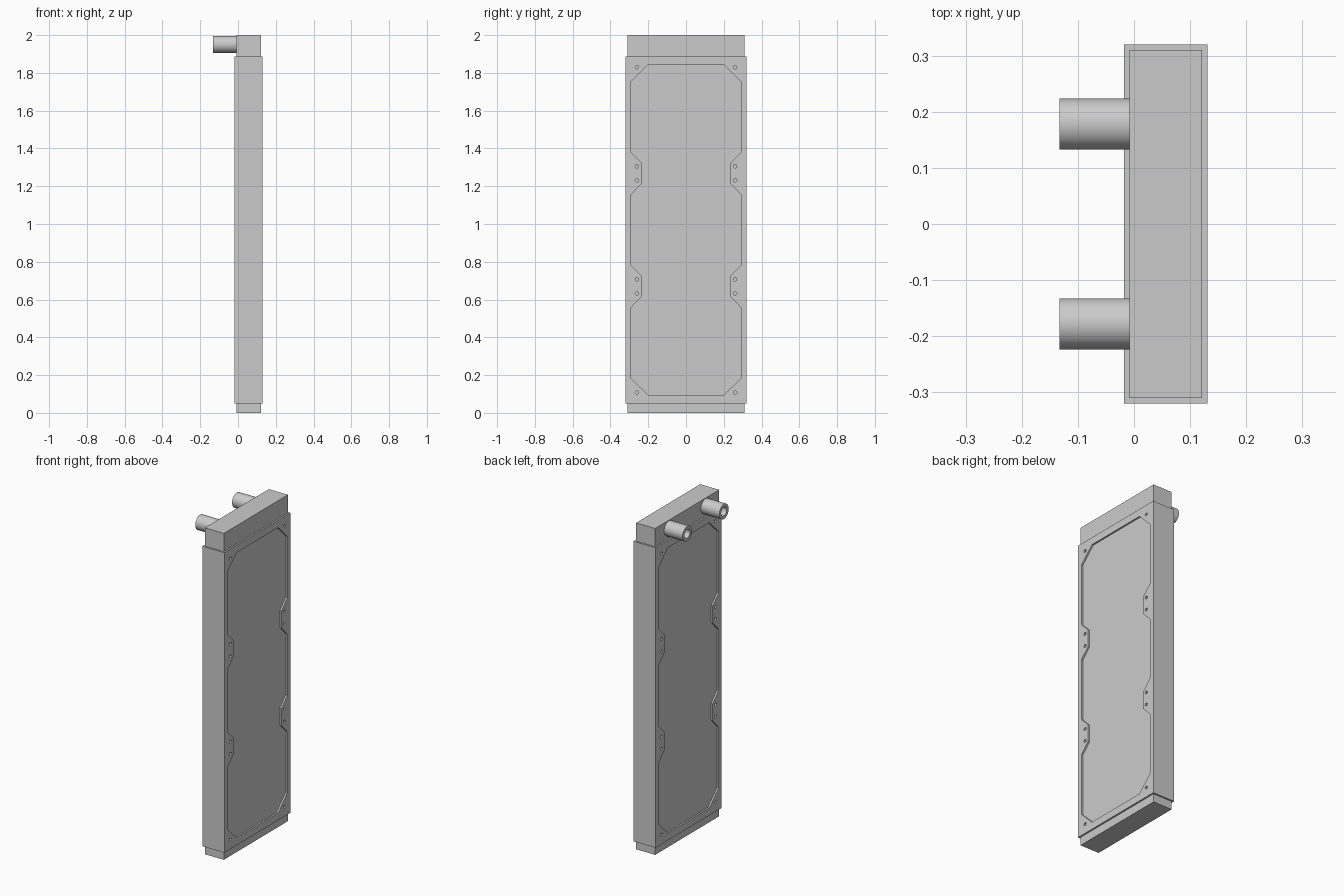
import bpy, bmesh, math
from mathutils import Matrix, Vector

if "Cube" in bpy.data.objects:
    bpy.data.objects.remove(bpy.data.objects["Cube"])

# Key measurements
XC = 0.0565            # centre of the body in x
SHELL_Z = (0.05, 1.888)
ZM = 0.969             # shell mid height


def finish(name, bm):
    bmesh.ops.recalc_face_normals(bm, faces=bm.faces)
    me = bpy.data.meshes.new(name)
    bm.to_mesh(me)
    bm.free()
    ob = bpy.data.objects.new(name, me)
    bpy.context.collection.objects.link(ob)
    return ob


def box(name, x, y, z):
    bm = bmesh.new()
    size = Vector((x[1] - x[0], y[1] - y[0], z[1] - z[0]))
    mid = Vector((x[0] + x[1], y[0] + y[1], z[0] + z[1])) / 2
    bmesh.ops.create_cube(bm, size=1, matrix=Matrix.Translation(mid) @ Matrix.Diagonal(size).to_4x4())
    return finish(name, bm)


def cut(ob, cutter):
    cutter.hide_render = True
    mod = ob.modifiers.new("cut", 'BOOLEAN')
    mod.operation, mod.solver, mod.object = 'DIFFERENCE', 'EXACT', cutter
    bpy.context.view_layer.objects.active = ob
    bpy.ops.object.modifier_apply(modifier=mod.name)
    bpy.data.objects.remove(cutter)


# Core with both end tanks
box("core_and_tanks", (-0.008, 0.121), (-0.31, 0.31), (0, 2))

# Outer shell: open sleeve around the core
shell = box("shell", (-0.018, 0.131), (-0.32, 0.32), SHELL_Z)
cut(shell, box("sleeve_cutter", (-0.008, 0.121), (-0.31, 0.31), (-0.1, 2.1)))

# Window outline: one quarter, mirrored in z and y
quarter = [(0.201, 0.874), (0.29, 0.786), (0.29, 0.41), (0.233, 0.352),
           (0.233, 0.246), (0.29, 0.188)]
half = quarter + [(y, -z) for y, z in reversed(quarter)]
outline = half + [(-y, z) for y, z in reversed(half)]
bm = bmesh.new()
face = bm.faces.new([bm.verts.new((-0.1, y, ZM + z)) for y, z in outline])
ext = bmesh.ops.extrude_face_region(bm, geom=[face])
bmesh.ops.translate(bm, vec=(0.35, 0, 0),
                    verts=[v for v in ext["geom"] if isinstance(v, bmesh.types.BMVert)])
cut(shell, finish("window_cutter", bm))

# Screw holes on both faces
bm = bmesh.new()
turn = Matrix.Rotation(math.pi / 2, 4, 'Y')
for y in (-0.26, 0.26):
    for dz in (0.861, 0.337, 0.262, -0.262, -0.337, -0.861):
        bmesh.ops.create_cone(bm, cap_ends=True, segments=20, radius1=0.009, radius2=0.009,
                              depth=0.3, matrix=Matrix.Translation((XC, y, ZM + dz)) @ turn)
cut(shell, finish("screw_cutter", bm))

# Hose ports: hollow tubes on the top tank
for side, y in (("left", -0.178), ("right", 0.178)):
    bm = bmesh.new()
    prof = [(-0.008, 0.0455), (-0.133, 0.0455), (-0.133, 0.027), (-0.008, 0.027)]
    n = 48
    rings = [[bm.verts.new((x, y + r * math.cos(2 * math.pi * i / n),
                            1.951 + r * math.sin(2 * math.pi * i / n))) for i in range(n)]
             for x, r in prof]
    for a, b in zip(rings, rings[1:] + rings[:1]):
        for i in range(n):
            j = (i + 1) % n
            bm.faces.new((a[i], a[j], b[j], b[i]))
    port = finish(side + "_port", bm)
    bpy.ops.object.select_all(action='DESELECT')
    port.select_set(True)
    bpy.context.view_layer.objects.active = port
    bpy.ops.object.shade_smooth_by_angle(angle=math.radians(40))
